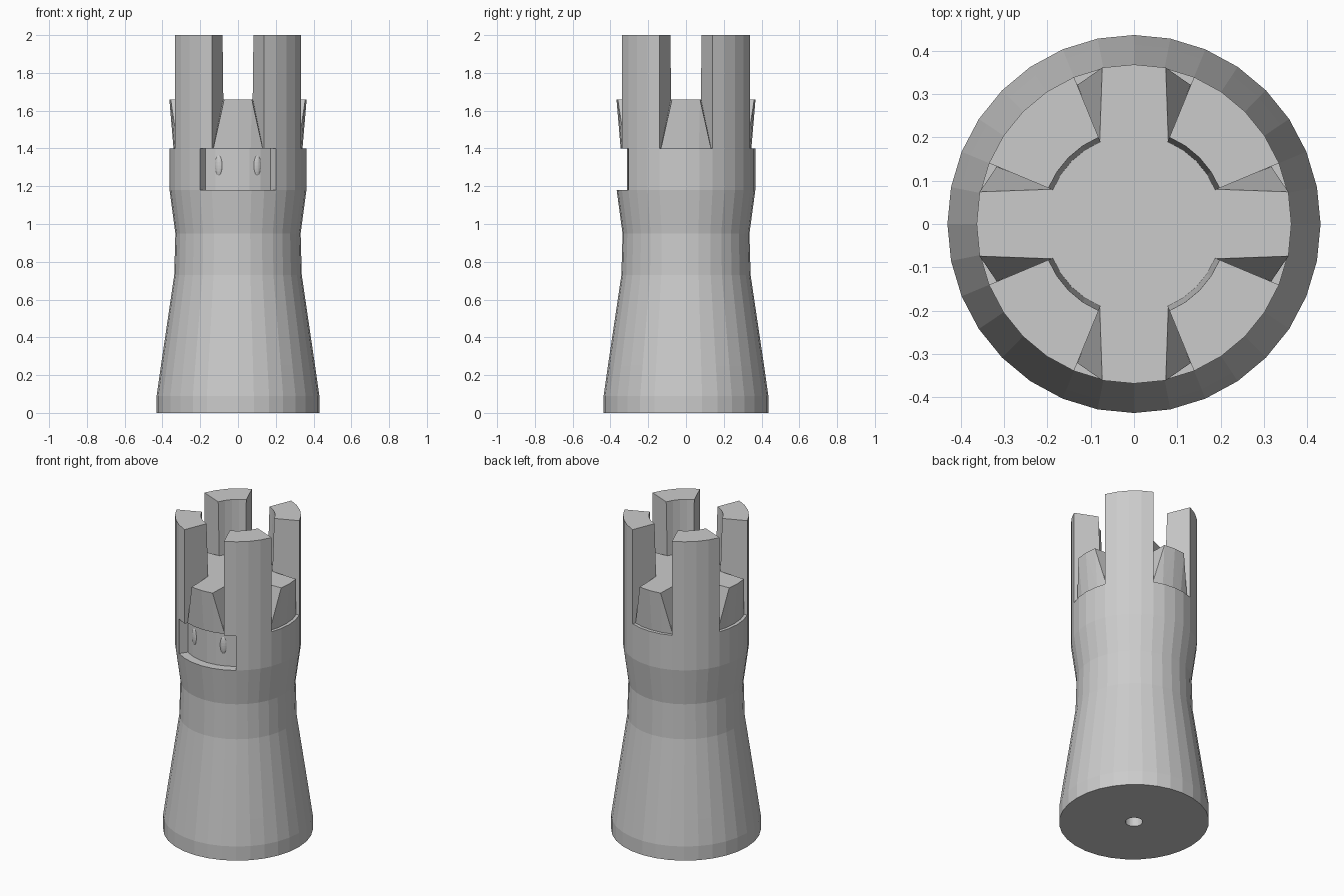
import bpy, bmesh
from math import sin, cos, radians
from mathutils import Matrix

if "Cube" in bpy.data.objects:
    bpy.data.objects.remove(bpy.data.objects["Cube"])

SX, SY = 0.99, 1.003      # very slight difference between width and depth
STEP = 11.25              # 32 sides to the full circle

stone = bpy.data.materials.new("stone grey")
stone.diffuse_color = (0.6, 0.6, 0.6, 1)
stone.use_nodes = True
stone.node_tree.nodes["Principled BSDF"].inputs["Base Color"].default_value = stone.diffuse_color


def finish(name, bm):
    bmesh.ops.remove_doubles(bm, verts=bm.verts[:], dist=1e-5)
    bmesh.ops.recalc_face_normals(bm, faces=bm.faces[:])
    me = bpy.data.meshes.new(name)
    bm.to_mesh(me)
    bm.free()
    me.materials.append(stone)
    ob = bpy.data.objects.new(name, me)
    bpy.context.collection.objects.link(ob)
    return ob


def lathe(name, profile, a0=0, a1=360):
    """Turn a closed (radius, z) profile from angle a0 to a1; 0 is the front."""
    bm = bmesh.new()
    n = round((a1 - a0) / STEP)
    rings = []
    for i in range(n + 1):
        a = radians(a0 + i * STEP)
        rings.append([bm.verts.new((r * sin(a) * SX, -r * cos(a) * SY, z))
                      for r, z in profile])
    m = len(profile)
    for A, B in zip(rings, rings[1:]):
        for j in range(m):
            k = (j + 1) % m
            if profile[j][0] or profile[k][0]:
                bm.faces.new((A[j], A[k], B[k], B[j]))
    if a1 - a0 < 360:
        bm.faces.new(rings[0])
        bm.faces.new(rings[-1])
    return finish(name, bm)


# Flared tower body with a small hole in the base
lathe("tower_body", [(0, 0.2), (0.05, 0.2), (0.05, 0), (0.435, 0), (0.435, 0.09),
                     (0.412, 0.25), (0.341, 0.73), (0.335, 0.95),
                     (0.366, 1.18), (0, 1.18)])

# Collar, open at the front, with a recessed panel in the opening
N = 33.75
lathe("collar", [(0, 1.18), (0.366, 1.18), (0.366, 1.4), (0, 1.4)], N, 360 - N)
lathe("recessed_panel", [(0, 1.18), (0.312, 1.18), (0.312, 1.4), (0, 1.4)], -N, N)

# Raised round floor inside the crown
lathe("crown_floor", [(0, 1.4), (0.207, 1.4), (0.207, 1.66), (0, 1.66)])

for q in range(4):
    # Tall battlement blocks on the diagonals
    lathe("battlement_%d" % q, [(0.205, 1.4), (0.366, 1.4), (0.366, 2), (0.216, 2),
                                (0.205, 1.66)], 22.5 + 90 * q, 67.5 + 90 * q)
    # Flared sills filling the lower part of each gap
    bm = bmesh.new()
    for s in (-1, 1):
        for x, y, z in ((0.08, 0.19, 1.66), (0.074, 0.36, 1.66), (0, 0.367, 1.66),
                        (0.08, 0.19, 1.4), (0.132, 0.32, 1.4), (0.068, 0.339, 1.4),
                        (0, 0.345, 1.4)):
            bm.verts.new((s * x, -y, z))
    bmesh.ops.remove_doubles(bm, verts=bm.verts[:], dist=1e-5)
    bmesh.ops.convex_hull(bm, input=bm.verts[:])
    bm.transform(Matrix.Diagonal((SX, SY, 1, 1)) @ Matrix.Rotation(radians(90 * q), 4, 'Z'))
    finish("gap_sill_%d" % q, bm)

# Two oval studs on the recessed panel
for s, side in ((-1, "left"), (1, "right")):
    bm = bmesh.new()
    bmesh.ops.create_uvsphere(bm, u_segments=16, v_segments=10, radius=1)
    a = radians(19.3 * s)
    bm.transform(Matrix.Translation((0.308 * sin(a), -0.308 * cos(a), 1.31))
                 @ Matrix.Rotation(a, 4, 'Z') @ Matrix.Diagonal((0.021, 0.012, 0.055, 1)))
    finish("oval_stud_" + side, bm)
